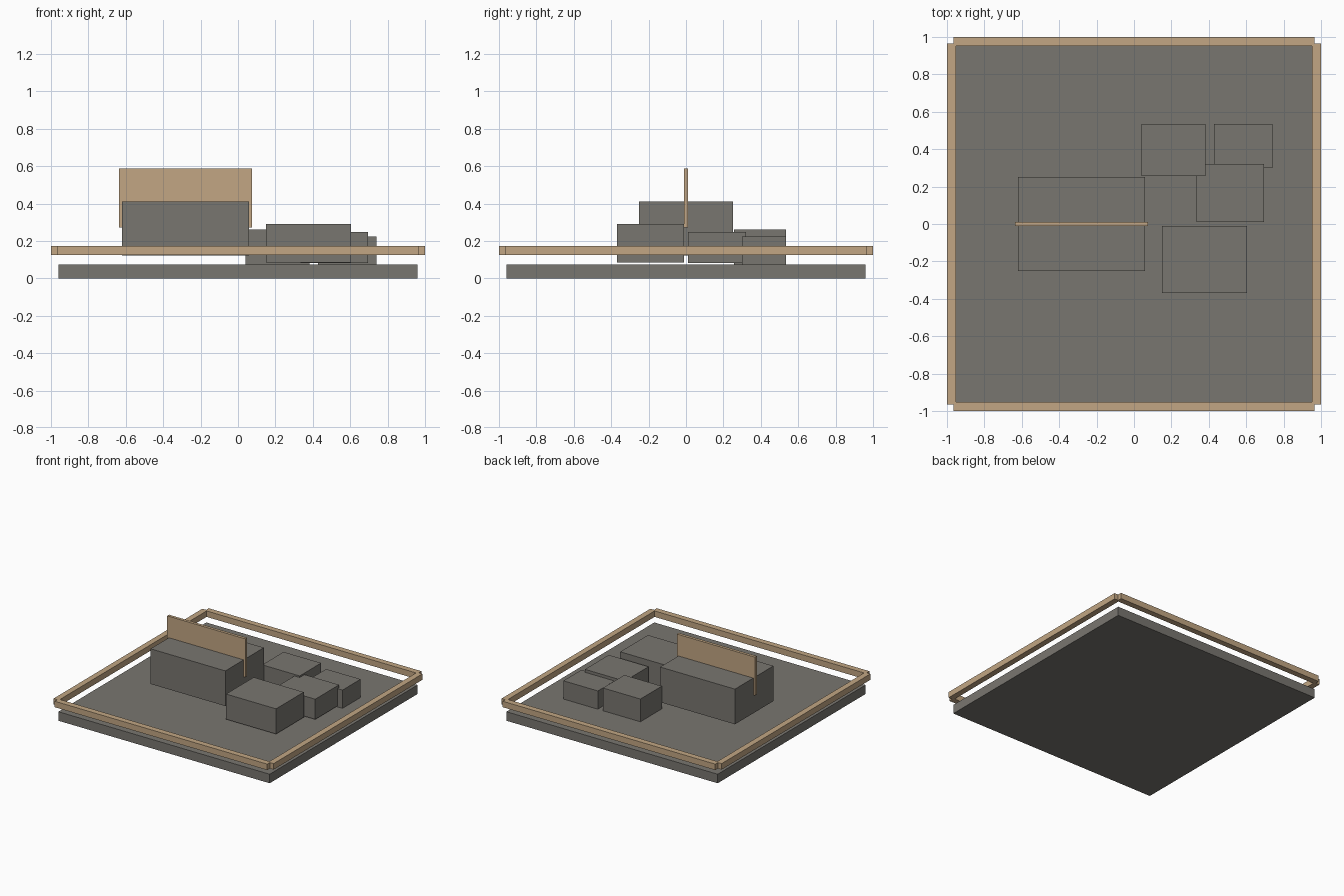
import bpy
import bmesh

if "Cube" in bpy.data.objects:
    bpy.data.objects.remove(bpy.data.objects["Cube"])


def material(name, colour):
    m = bpy.data.materials.new(name)
    m.diffuse_color = (*colour, 1.0)
    m.use_nodes = True
    m.node_tree.nodes["Principled BSDF"].inputs["Base Color"].default_value = m.diffuse_color
    return m


STONE = material("warm grey stone", (0.191, 0.181, 0.162))
WOOD = material("tan wood", (0.539, 0.381, 0.227))


def box(name, x, y, z, mat):
    """Box spanning the given (low, high) ranges."""
    bm = bmesh.new()
    bmesh.ops.create_cube(bm, size=1.0)
    spans = (x, y, z)
    for v in bm.verts:
        v.co = [(lo + hi) / 2 + c * (hi - lo) for c, (lo, hi) in zip(v.co, spans)]
    mesh = bpy.data.meshes.new(name)
    bm.to_mesh(mesh)
    bm.free()
    mesh.materials.append(mat)
    obj = bpy.data.objects.new(name, mesh)
    bpy.context.collection.objects.link(obj)
    return obj


# Ground slab
box("base_slab", (-0.96, 0.96), (-0.96, 0.96), (0, 0.074), STONE)

# Rail frame floating around the slab, ends overlapping at the corners
LONG, INNER, OUTER = (-0.966, 0.966), 0.952, 1.0
RAIL_Z = (0.125, 0.174)
for sign, fb, lr in ((-1, "front", "left"), (1, "back", "right")):
    across = tuple(sorted((sign * INNER, sign * OUTER)))
    box(fb + "_rail", LONG, across, RAIL_Z, WOOD)
    box(lr + "_rail", across, LONG, RAIL_Z, WOOD)

# Main block with an upright board set into it
box("main_block", (-0.62, 0.06), (-0.25, 0.25), (0.122, 0.411), STONE)
box("upright_board", (-0.635, 0.075), (-0.012, 0.012), (0.272, 0.587), WOOD)

# Smaller blocks clustered on the right
box("front_block", (0.15, 0.605), (-0.37, -0.01), (0.084, 0.291), STONE)
box("middle_block", (0.333, 0.695), (0.01, 0.32), (0.083, 0.249), STONE)
box("back_left_block", (0.04, 0.381), (0.257, 0.535), (0.075, 0.262), STONE)
box("back_right_block", (0.427, 0.74), (0.30, 0.535), (0.075, 0.225), STONE)
